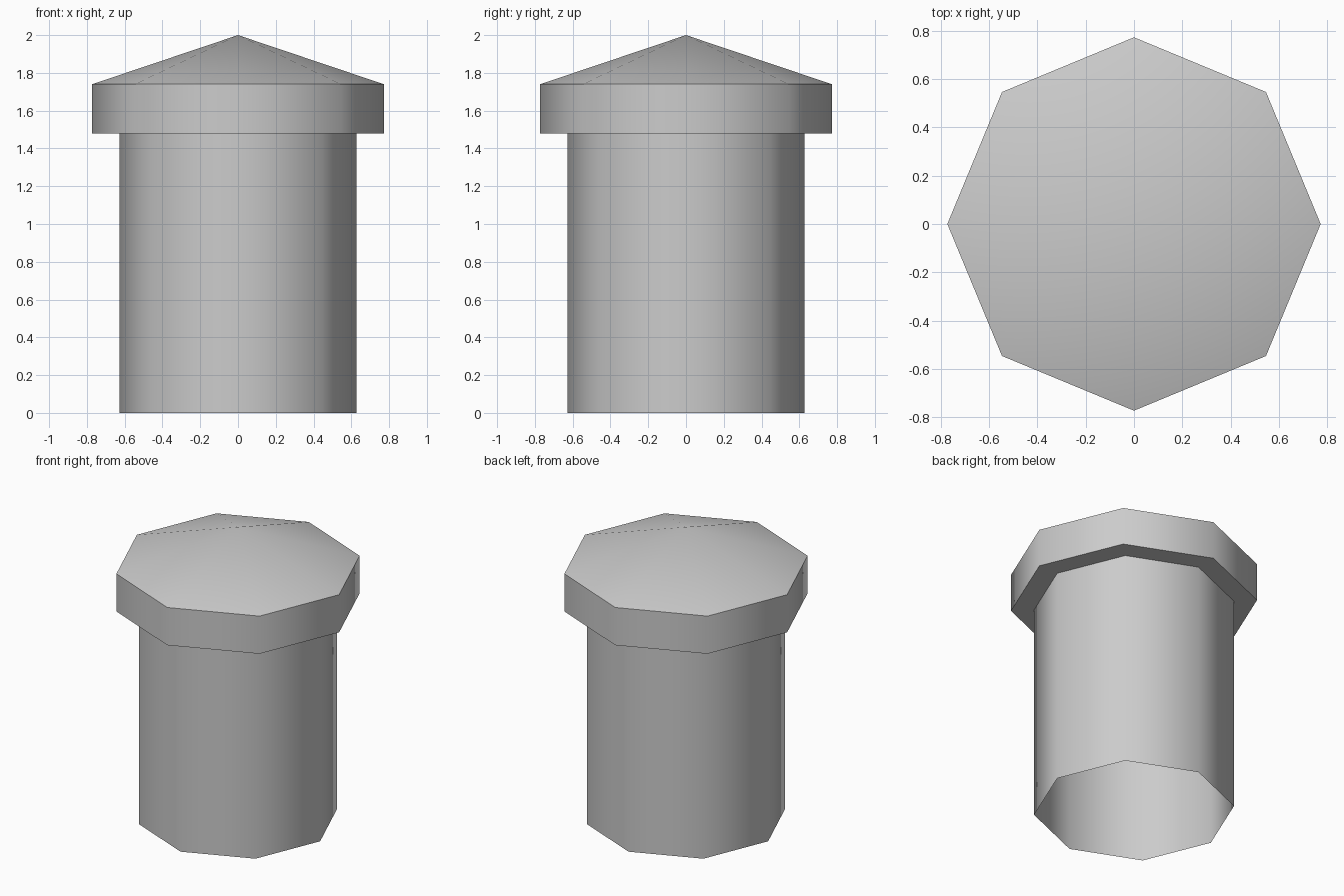
import bpy, bmesh
from math import cos, sin, tau, radians

SIDES = 8
SHAFT_R, CAP_R = 0.627, 0.772
CAP_BOTTOM, CAP_EDGE, TOP = 1.48, 1.74, 2.0

cube = bpy.data.objects.get("Cube")
if cube:
    bpy.data.objects.remove(cube, do_unlink=True)

# Plain grey for the whole model
grey = bpy.data.materials.new("plain grey")
grey.use_nodes = True
colour = (0.6, 0.6, 0.6, 1)
grey.diffuse_color = colour
grey.node_tree.nodes["Principled BSDF"].inputs["Base Color"].default_value = colour


def lathe(name, profile):
    """Turn an outline of (radius, height) points into an eight-sided surface."""
    bm = bmesh.new()
    rings = []
    for r, z in profile:
        if r == 0:
            rings.append([bm.verts.new((0, 0, z))] * SIDES)
        else:
            rings.append([bm.verts.new((r * cos(tau * i / SIDES), r * sin(tau * i / SIDES), z))
                          for i in range(SIDES)])
    for low, high in zip(rings, rings[1:]):
        for i in range(SIDES):
            j = (i + 1) % SIDES
            corners = dict.fromkeys((low[i], low[j], high[j], high[i]))
            bm.faces.new(list(corners))
    mesh = bpy.data.meshes.new(name)
    bm.to_mesh(mesh)
    bm.free()
    mesh.materials.append(grey)
    obj = bpy.data.objects.new(name, mesh)
    bpy.context.collection.objects.link(obj)
    bpy.ops.object.select_all(action="DESELECT")
    obj.select_set(True)
    bpy.context.view_layer.objects.active = obj
    bpy.ops.object.shade_smooth_by_angle(angle=radians(50))
    return obj


# Hollow shaft, open at the bottom
lathe("shaft", [(SHAFT_R, 0), (SHAFT_R, CAP_BOTTOM)])

# Overhanging cap: flat underside, upright rim and shallow pointed roof
lathe("cap", [(SHAFT_R, CAP_BOTTOM), (CAP_R, CAP_BOTTOM), (CAP_R, CAP_EDGE), (0, TOP)])
